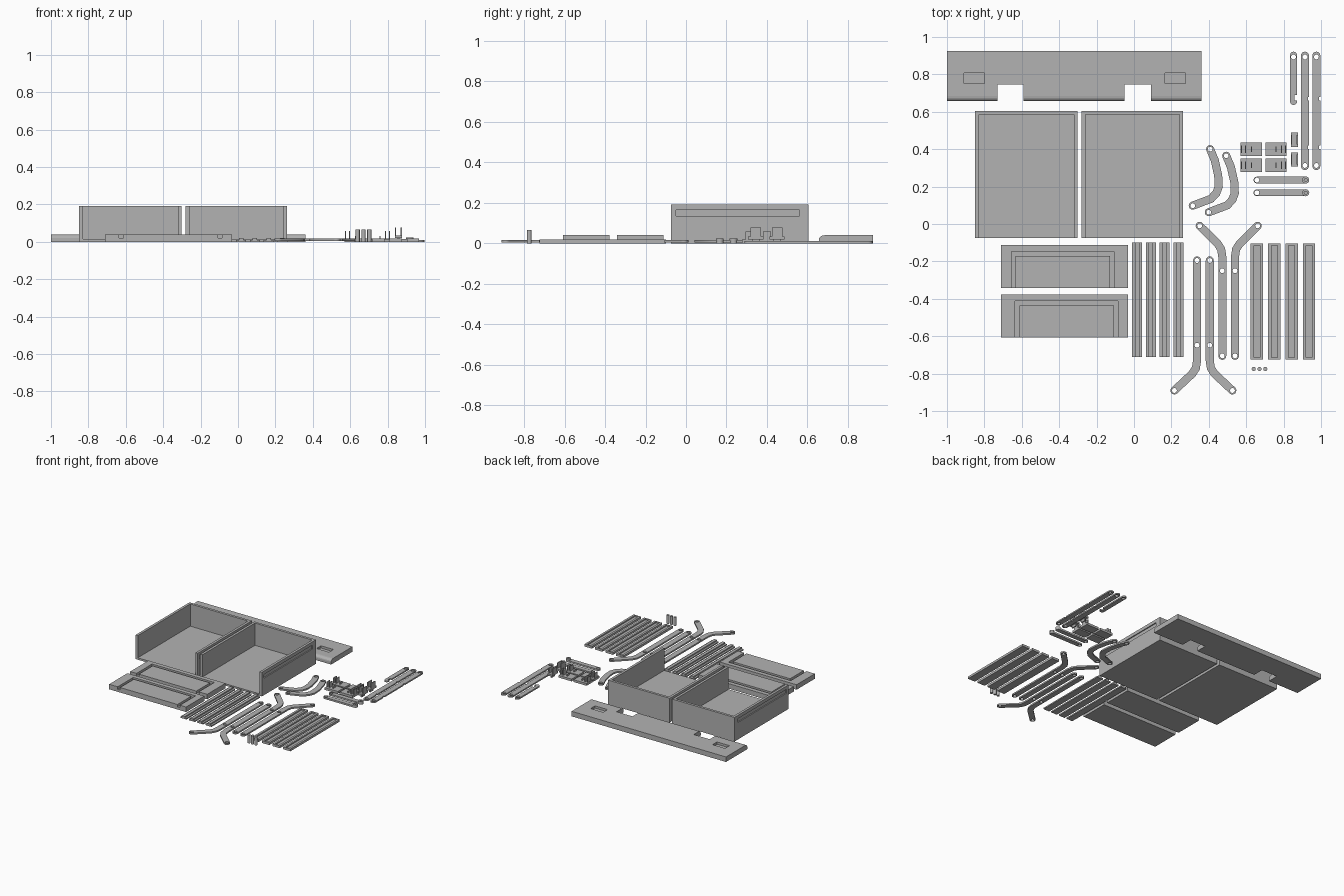
import bpy, bmesh, math
from mathutils import Vector

cube = bpy.data.objects.get("Cube")
if cube:
    bpy.data.objects.remove(cube, do_unlink=True)

grey = bpy.data.materials.new("plain grey")
grey.use_nodes = True
grey.diffuse_color = (0.45, 0.45, 0.45, 1)
grey.node_tree.nodes["Principled BSDF"].inputs["Base Color"].default_value = (0.45, 0.45, 0.45, 1)


def link(name, mesh):
    mesh.materials.clear()
    mesh.materials.append(grey)
    ob = bpy.data.objects.new(name, mesh)
    bpy.context.collection.objects.link(ob)
    return ob


def boxes(name, items):
    """One object made of boxes given as x0, x1, y0, y1, z0, z1."""
    bm = bmesh.new()
    for x0, x1, y0, y1, z0, z1 in items:
        verts = bmesh.ops.create_cube(bm, size=1)["verts"]
        bmesh.ops.scale(bm, verts=verts, vec=(x1 - x0, y1 - y0, z1 - z0))
        bmesh.ops.translate(bm, verts=verts, vec=((x0 + x1) / 2, (y0 + y1) / 2, (z0 + z1) / 2))
    mesh = bpy.data.meshes.new(name)
    bm.to_mesh(mesh)
    bm.free()
    return link(name, mesh)


def prism(name, profile, x0, x1):
    """Extrude a y-z profile along x."""
    bm = bmesh.new()
    face = bm.faces.new([bm.verts.new((x0, y, z)) for y, z in profile])
    new = bmesh.ops.extrude_face_region(bm, geom=[face])["geom"]
    bmesh.ops.translate(bm, verts=[v for v in new if isinstance(v, bmesh.types.BMVert)], vec=(x1 - x0, 0, 0))
    bmesh.ops.recalc_face_normals(bm, faces=bm.faces)
    mesh = bpy.data.meshes.new(name)
    bm.to_mesh(mesh)
    bm.free()
    return link(name, mesh)


def baked(ob):
    deps = bpy.context.evaluated_depsgraph_get()
    return bpy.data.meshes.new_from_object(ob.evaluated_get(deps))


def cut(ob, items):
    """Cut boxes out of an object."""
    for item in items:
        cutter = boxes("cutter", [item])
        mod = ob.modifiers.new("cut", "BOOLEAN")
        mod.operation, mod.solver, mod.object = "DIFFERENCE", "EXACT", cutter
        mesh = baked(ob)
        ob.modifiers.clear()
        ob.data = mesh
        bpy.data.objects.remove(cutter, do_unlink=True)


def circle(c, r, n=20):
    return [(c[0] + r * math.cos(math.tau * i / n), c[1] + r * math.sin(math.tau * i / n)) for i in range(n)]


def band(path, width):
    """Outline of a path with round ends."""
    pts = [Vector(p) for p in path]
    n, r = len(pts), width / 2
    left, right = [], []
    for i, p in enumerate(pts):
        a = (p - pts[i - 1]).normalized() if i else (pts[1] - p).normalized()
        b = (pts[i + 1] - p).normalized() if i < n - 1 else a
        t = (a + b).normalized()
        side = Vector((-t.y, t.x)) * r / max(t.dot(a), 0.5)
        left.append(p + side)
        right.append(p - side)

    def cap(c, start):
        d = start - c
        return [c + Vector((d.x * math.cos(s) + d.y * math.sin(s), d.y * math.cos(s) - d.x * math.sin(s)))
                for s in (math.pi * k / 8 for k in range(1, 8))]
    return left + cap(pts[-1], left[-1]) + right[::-1] + cap(pts[0], right[0])


def flat(name, loops, z0, z1):
    """Flat plate from an outline and hole loops."""
    curve = bpy.data.curves.new(name, "CURVE")
    curve.dimensions, curve.fill_mode = "2D", "BOTH"
    curve.extrude = (z1 - z0) / 2
    for loop in loops:
        spline = curve.splines.new("POLY")
        spline.points.add(len(loop) - 1)
        for point, co in zip(spline.points, loop):
            point.co = (co[0], co[1], 0, 1)
        spline.use_cyclic_u = True
    tmp = bpy.data.objects.new(name, curve)
    bpy.context.collection.objects.link(tmp)
    bpy.context.view_layer.update()
    mesh = baked(tmp)
    bpy.data.objects.remove(tmp, do_unlink=True)
    ob = link(name, mesh)
    ob.location.z = (z0 + z1) / 2
    return ob


def bar(name, path, width, holes, z0=0.005, z1=0.017, r=0.013):
    return flat(name, [band(path, width)] + [circle(h, r) for h in holes], z0, z1)


# Desk top: rounded front edge, two through notches and two shallow pockets
edge = [(0.685 - 0.028 * math.cos(a), 0.02 + 0.02 * math.sin(a)) for a in (math.pi / 8 * k for k in range(5))]
top = prism("top_panel", [(0.925, 0), (0.657, 0)] + edge + [(0.925, 0.04)], -1, 0.36)
cut(top, [(x, x + 0.14, 0.6, 0.745, -0.1, 0.1) for x in (-0.73, -0.05)]
    + [(x, x + 0.11, 0.752, 0.808, 0.022, 0.1) for x in (-0.91, 0.165)])

# Open-fronted drawers with a groove along each outer side
for side, x0, x1 in (("right", -0.85, -0.302), ("left", -0.28, 0.263)):
    drawer = boxes(side + "_drawer", [(x0, x1, -0.075, 0.605, 0, 0.192)])
    cut(drawer, [(x0 + 0.02, x1 - 0.02, -0.2, 0.585, 0.015, 0.3)]
        + [(x - 0.008, x + 0.008, -0.05, 0.56, 0.135, 0.165) for x in (x0, x1)])

# Drawer fronts with a U-shaped groove
for i, (y0, gx) in enumerate(((-0.342, -0.655), (-0.607, -0.635))):
    front = boxes("drawer_front_%d" % (i + 1), [(-0.71, -0.032, y0, y0 + 0.23, 0, 0.04)])
    cut(front, [(gx, gx + 0.022, -1, y0 + 0.196, 0.02, 0.1),
                (gx + 0.527, gx + 0.549, -1, y0 + 0.196, 0.02, 0.1),
                (gx, gx + 0.549, y0 + 0.172, y0 + 0.196, 0.02, 0.1)])

# Ridged runners and channelled rails
for i in range(4):
    x = 0.017 + 0.0735 * i
    boxes("runner_%d" % (i + 1), [(x - 0.027, x + 0.027, -0.71, -0.1, 0, 0.01),
                                  (x - 0.012, x + 0.012, -0.71, -0.1, 0.01, 0.02)])
    x = 0.657 + 0.093 * i
    rail = boxes("rail_%d" % (i + 1), [(x - 0.033, x + 0.033, -0.725, -0.105, 0, 0.018)])
    cut(rail, [(x - 0.016, x + 0.016, -0.715, -0.115, 0.008, 0.1)])

# Bent legs, two mirrored pairs
for name, mid, flip, y_end, y_hole, y_bend, y_tip in (
        ("lower", 0.371, 1, -0.195, -0.648, -0.76, -0.89), ("upper", 0.506, -1, -0.705, -0.25, -0.145, -0.01)):
    for side, s in (("right", -1), ("left", 1)):
        x = mid + s * 0.034
        tip = (mid + s * 0.155, y_tip)
        path = [(x, y_end), (x, y_bend + 0.03 * flip), (x + s * 0.006, y_bend - 0.01 * flip),
                (x + s * 0.025, y_bend - 0.04 * flip), tip]
        bar("%s_%s_leg" % (name, side), path, 0.043, [(x, y_end), (x, y_hole), tip])

# Curved arms
arc = [(0.407, 0.4), (0.432, 0.34), (0.45, 0.26), (0.453, 0.2), (0.44, 0.165), (0.412, 0.135), (0.314, 0.098)]
for i in range(2):
    path = [(x + 0.086 * i, y - 0.035 * i) for x, y in arc]
    bar("curved_arm_%d" % (i + 1), path, 0.043, [path[0], path[-1]])

# Straight links
for i, x in enumerate((0.914, 0.975)):
    link_bar = bar("long_link_%d" % (i + 1), [(x, 0.9), (x, 0.31)], 0.043, [(x, 0.893), (x, 0.313)], 0, 0.011)
    cut(link_bar, [(x + 0.015, x + 0.03, y, y + 0.02, -1, 1) for y in (0.66, 0.4)])
short = bar("short_link", [(0.853, 0.903), (0.853, 0.655)], 0.037, [(0.853, 0.893)], 0, 0.011)
cut(short, [(0.857, 0.89, 0.66, 0.69, -1, 1)])
for i, y in enumerate((0.235, 0.167)):
    bar("cross_link_%d" % (i + 1), [(0.657, y), (0.918, y)], 0.036, [(0.657, y)], 0, 0.014)
    flat("cross_link_boss_%d" % (i + 1), [circle((0.918, y), 0.019), circle((0.918, y), 0.008)], 0.014, 0.024)

# Hinge blocks: base plate with upright lugs
for row, y0, y1 in (("back", 0.363, 0.437), ("front", 0.277, 0.35)):
    for side, x0, x1, lugs in (("right", 0.57, 0.685, (0.572, 0.594)), ("left", 0.702, 0.815, (0.786, 0.808))):
        mid = (y0 + y1) / 2
        boxes("%s_%s_hinge" % (row, side), [(x0, x1, y0, y1, 0, 0.018)]
              + [(x, x + 0.006, mid - 0.02, mid + 0.02, 0.016, 0.058) for x in lugs]
              + [((x0 + x1) / 2 - 0.003, (x0 + x1) / 2 + 0.003, mid - 0.015, mid + 0.015, 0.016, 0.032)])

# Small U-shaped brackets
for i, y in enumerate((0.45, 0.345)):
    boxes("bracket_%d" % (i + 1), [(0.84, 0.876, y - 0.038, y + 0.038, 0.02, 0.034)]
          + [(x, x + 0.006, y - 0.026, y + 0.026, 0.034, 0.077) for x in (0.84, 0.87)]
          + [(0.853, 0.863, y - 0.02, y + 0.02, 0, 0.02)])

# Loose pins
for i, x in enumerate((0.64, 0.671, 0.702)):
    flat("pin_%d" % (i + 1), [circle((x, -0.775), 0.011)], 0, 0.067)
